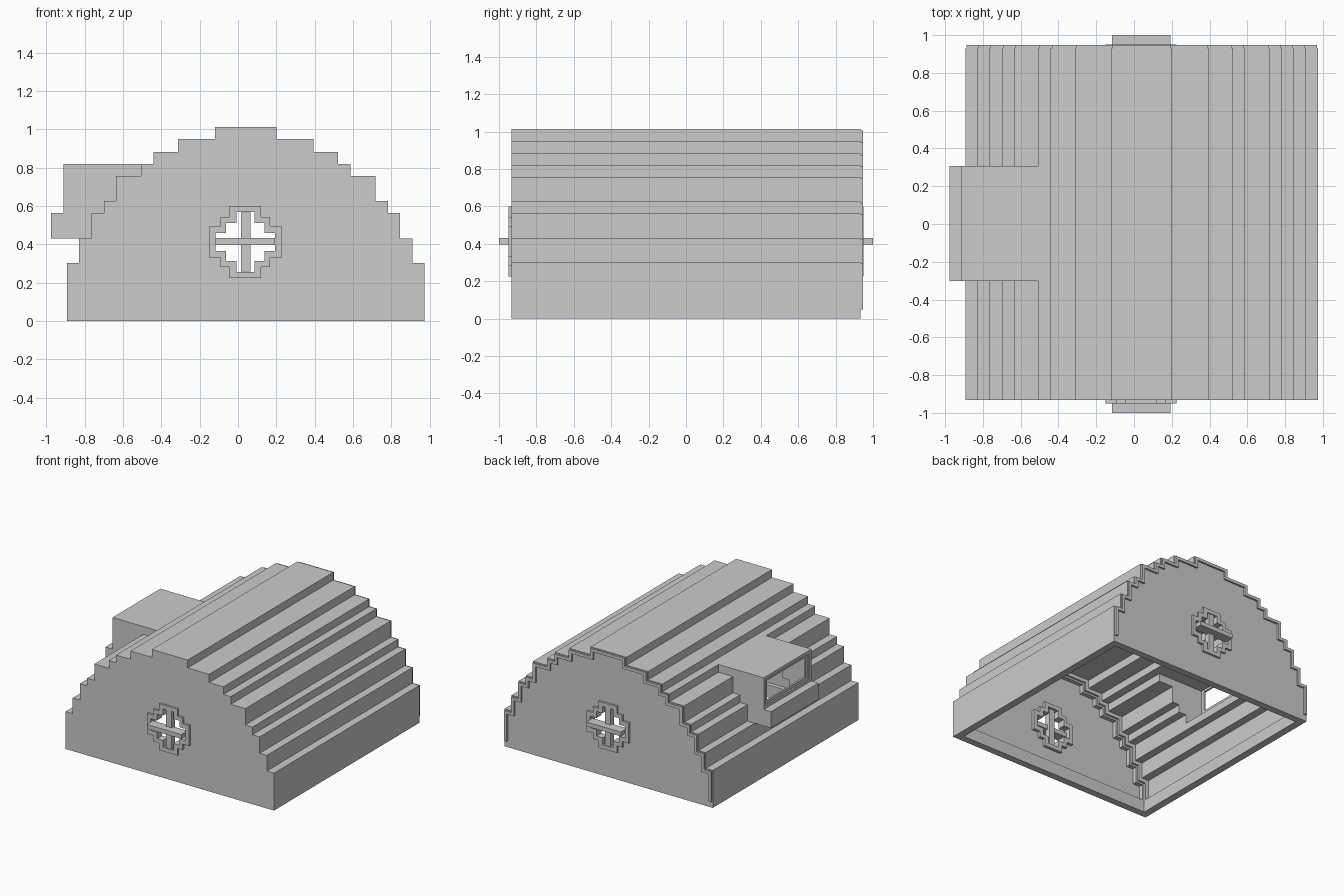
import bpy
import bmesh

if "Cube" in bpy.data.objects:
    bpy.data.objects.remove(bpy.data.objects["Cube"])

CX = 0.041
STEPS = [(.934, .303), (.87, .43), (.806, .563), (.741, .625), (.677, .757),
         (.547, .82), (.482, .882), (.353, .949), (.161, 1.013)]
QUARTER_OUT = [(.083, .188), (.083, .13), (.13, .13), (.13, .083), (.188, .083)]
QUARTER_IN = [(.047, .156), (.047, .1), (.1, .1), (.1, .047), (.156, .047)]
WX, WZ = .038, .412


def prism(name, pts, y0, y1):
    """Extrude an (x, z) outline from y0 to y1."""
    n = len(pts)
    verts = [(x, y, z) for y in (y0, y1) for x, z in pts]
    faces = [tuple(range(n)), tuple(range(2 * n - 1, n - 1, -1))]
    faces += [(i, i + n, (i + 1) % n + n, (i + 1) % n) for i in range(n)]
    me = bpy.data.meshes.new(name)
    me.from_pydata(verts, [], faces)
    bm = bmesh.new()
    bm.from_mesh(me)
    bmesh.ops.recalc_face_normals(bm, faces=bm.faces)
    bm.to_mesh(me)
    bm.free()
    ob = bpy.data.objects.new(name, me)
    bpy.context.collection.objects.link(ob)
    return ob


def box(name, x0, x1, y0, y1, z0, z1):
    return prism(name, [(x0, z0), (x1, z0), (x1, z1), (x0, z1)], y0, y1)


def stair_outline(t, base):
    """Stepped arch outline, inset by t."""
    right, z = [], base
    for hw, top in STEPS:
        right += [(hw - t, z), (hw - t, top - t)]
        z = top - t
    return [(CX + x, z) for x, z in right] + [(CX - x, z) for x, z in reversed(right)]


def round_outline(q):
    """Full stepped circle from a quarter."""
    pts = q + [(x, -z) for x, z in reversed(q)]
    pts += [(-x, z) for x, z in reversed(pts)]
    return [(WX + x, WZ + z) for x, z in pts]


def combine(target, other, op):
    m = target.modifiers.new(op, 'BOOLEAN')
    m.operation = op
    m.solver = 'EXACT'
    m.object = other
    bpy.context.view_layer.objects.active = target
    bpy.ops.object.modifier_apply(modifier=m.name)
    bpy.data.objects.remove(other, do_unlink=True)


# Stepped hut shell
hut = prism("hut_shell", stair_outline(0, 0), -.932, .932)

# Raised thin rim following the steps on the back face
rim = prism("back_rim", stair_outline(.006, .05), .92, .947)
combine(rim, prism("cut", stair_outline(.03, -.1), .8, 1.1), 'DIFFERENCE')
combine(hut, rim, 'UNION')

# Dormer with projecting sill
combine(hut, prism("dormer", [(-.977, .43), (-.977, .563), (-.912, .563), (-.912, .82),
                              (-.46, .82), (-.46, .43)], -.303, .307), 'UNION')

# Hollow interior: thick rims and base, thinner roof and end panels
combine(hut, prism("rim_cut", stair_outline(.06, -.1), -.875, .875), 'DIFFERENCE')
combine(hut, prism("panel_cut", stair_outline(.075, .1), -.91, .91), 'DIFFERENCE')
combine(hut, prism("roof_cut", stair_outline(.03, .1), -.86, .86), 'DIFFERENCE')

# Dormer room, framed opening and shallow recess around it
combine(hut, box("dormer_cut", -.885, -.46, -.275, .28, .46, .79), 'DIFFERENCE')
combine(hut, box("recess_cut", -1.1, -.9, -.275, .28, .587, .795), 'DIFFERENCE')
combine(hut, box("opening_cut", -1.1, -.8, -.245, .25, .61, .772), 'DIFFERENCE')

# Round windows at both ends
combine(hut, prism("window_cut", round_outline(QUARTER_IN), -1.2, 1.2), 'DIFFERENCE')
for label, s in (("front", -1), ("back", 1)):
    ring = prism(label + "_window_frame", round_outline(QUARTER_OUT), s * .885, s * .949)
    combine(ring, prism("cut", round_outline(QUARTER_IN), -1.2, 1.2), 'DIFFERENCE')
    box(label + "_window_crossbar", WX - .155, WX + .155, s * .92, s * 1.0, .397, .432)
    box(label + "_window_upright", WX - .022, WX + .028, s * .9, s * .945, .258, .566)
